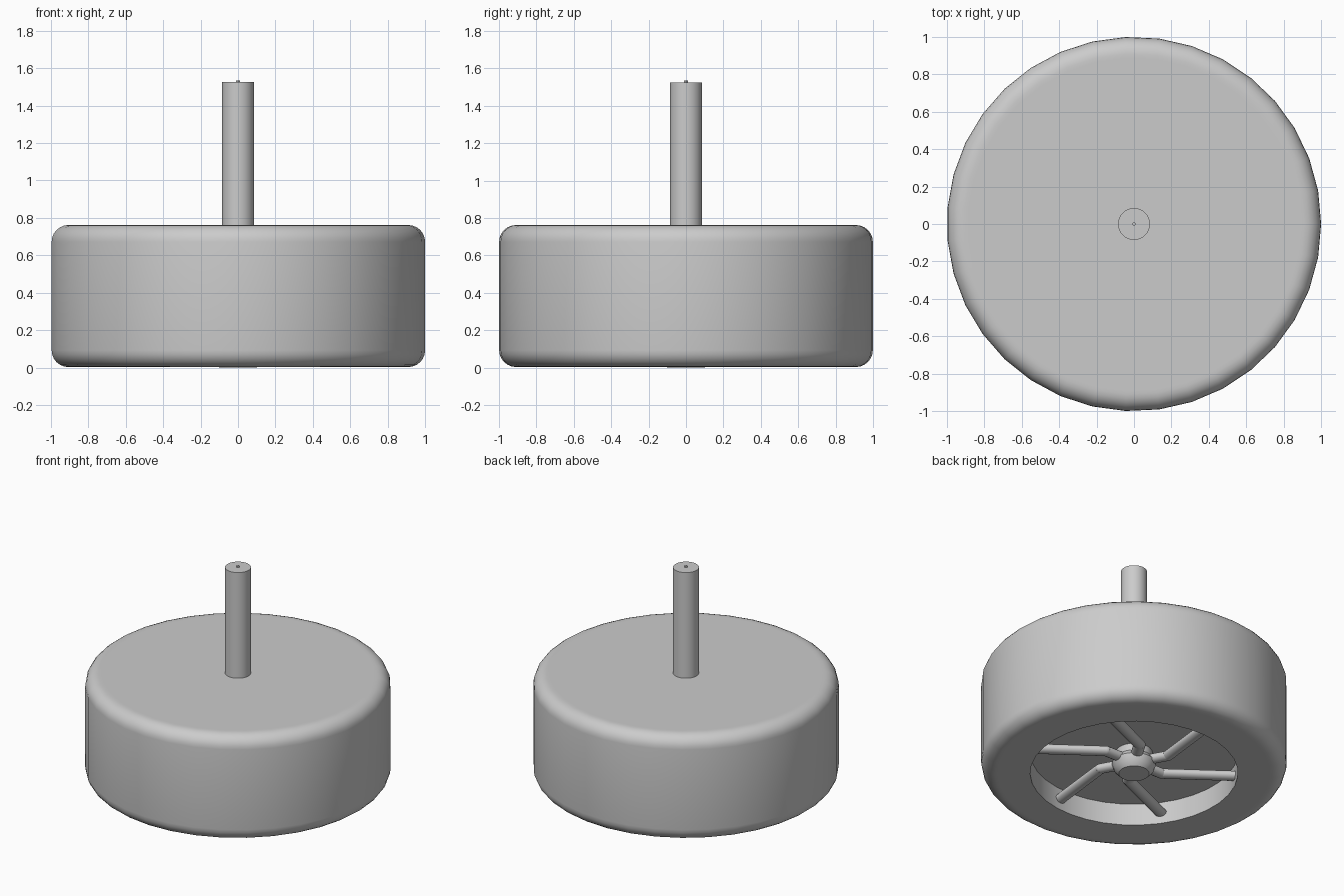
import bpy, bmesh, math
from mathutils import Matrix, Vector

if "Cube" in bpy.data.objects:
    bpy.data.objects.remove(bpy.data.objects["Cube"], do_unlink=True)

grey = bpy.data.materials.new("plain grey")
grey.use_nodes = True
colour = (0.6, 0.6, 0.6, 1)
grey.diffuse_color = colour
grey.node_tree.nodes["Principled BSDF"].inputs["Base Color"].default_value = colour


def finish(name, bm):
    """Turn a bmesh into a smooth grey object with sharp edges kept."""
    bmesh.ops.recalc_face_normals(bm, faces=bm.faces)
    mesh = bpy.data.meshes.new(name)
    bm.to_mesh(mesh)
    bm.free()
    mesh.materials.append(grey)
    obj = bpy.data.objects.new(name, mesh)
    bpy.context.collection.objects.link(obj)
    bpy.ops.object.select_all(action='DESELECT')
    bpy.context.view_layer.objects.active = obj
    obj.select_set(True)
    bpy.ops.object.shade_smooth_by_angle(angle=math.radians(35))


def lathe(name, profile, sides):
    """Revolve (radius, height) points around the vertical axis."""
    bm = bmesh.new()
    verts = [bm.verts.new((r, 0, z)) for r, z in profile]
    edges = [bm.edges.new(pair) for pair in zip(verts, verts[1:])]
    bmesh.ops.spin(bm, geom=verts + edges, cent=(0, 0, 0), axis=(0, 0, 1),
                   angle=math.tau, steps=sides, use_merge=True)
    bmesh.ops.remove_doubles(bm, verts=bm.verts, dist=1e-4)
    finish(name, bm)


def fillet(cx, cz, radius, start, steps=6):
    """Quarter-circle profile points beginning at an angle in degrees."""
    angles = [math.radians(start + 90 * i / steps) for i in range(steps + 1)]
    return [(cx + radius * math.cos(a), cz + radius * math.sin(a)) for a in angles]


# Tyre: closed top, rounded shoulders, shallow recess underneath
top, hole, floor, round_r = 0.762, 0.68, 0.16, 0.09
flat_r = 1 - round_r
tyre_profile = [(0, floor), (hole, floor), (hole, 0.003), (flat_r - 0.02, 0.003)]
tyre_profile += fillet(flat_r, 0.003 + round_r, round_r, -90)
tyre_profile += fillet(flat_r, top - round_r, round_r, 0)
tyre_profile += [(flat_r - 0.02, top), (0, top)]
lathe("tyre", tyre_profile, 35)

# Hub: small rounded boss in the recess
lathe("hub", [(0, 0), (0.10, 0), (0.13, 0.03), (0.145, 0.075),
              (0.12, 0.11), (0.12, floor + 0.01), (0, floor + 0.01)], 32)

# Axle with a tiny square centre pin
lathe("axle", [(0, floor), (0.085, floor), (0.085, 1.525), (0, 1.525)], 32)
lathe("axle_pin", [(0, 1.5), (0.012, 1.5), (0.012, 1.535), (0, 1.535)], 4)


def polar(radius, degrees, z):
    a = math.radians(degrees)
    return Vector((radius * math.cos(a), radius * math.sin(a), z))


# Spoke cross-section: slightly wider than it is tall
spoke_z, half_width, half_height = 0.085, 0.04, 0.031
section = Matrix.Diagonal((half_width, half_height, 1, 1))


def bar(bm, start, end):
    """Oval bar between two points at the same height."""
    along = (end - start).normalized()
    up = Vector((0, 0, 1))
    turn = Matrix((along.cross(up), up, -along)).transposed().to_4x4()
    bmesh.ops.create_cone(bm, cap_ends=True, segments=16, radius1=1, radius2=1,
                          depth=(end - start).length,
                          matrix=Matrix.Translation((start + end) / 2) @ turn @ section)


# Six bent spokes
for i in range(6):
    angle = 60 * i + 35
    inner = polar(0.08, angle + 24, spoke_z)
    elbow = polar(0.235, angle + 24, spoke_z)
    outer = polar(0.69, angle, spoke_z)
    bm = bmesh.new()
    bar(bm, inner, elbow)
    bar(bm, elbow, outer)
    joint = Matrix.Diagonal((half_width, half_width, half_height, 1))
    bmesh.ops.create_uvsphere(bm, u_segments=16, v_segments=8, radius=1,
                              matrix=Matrix.Translation(elbow) @ joint)
    finish(f"spoke_{i + 1}", bm)
